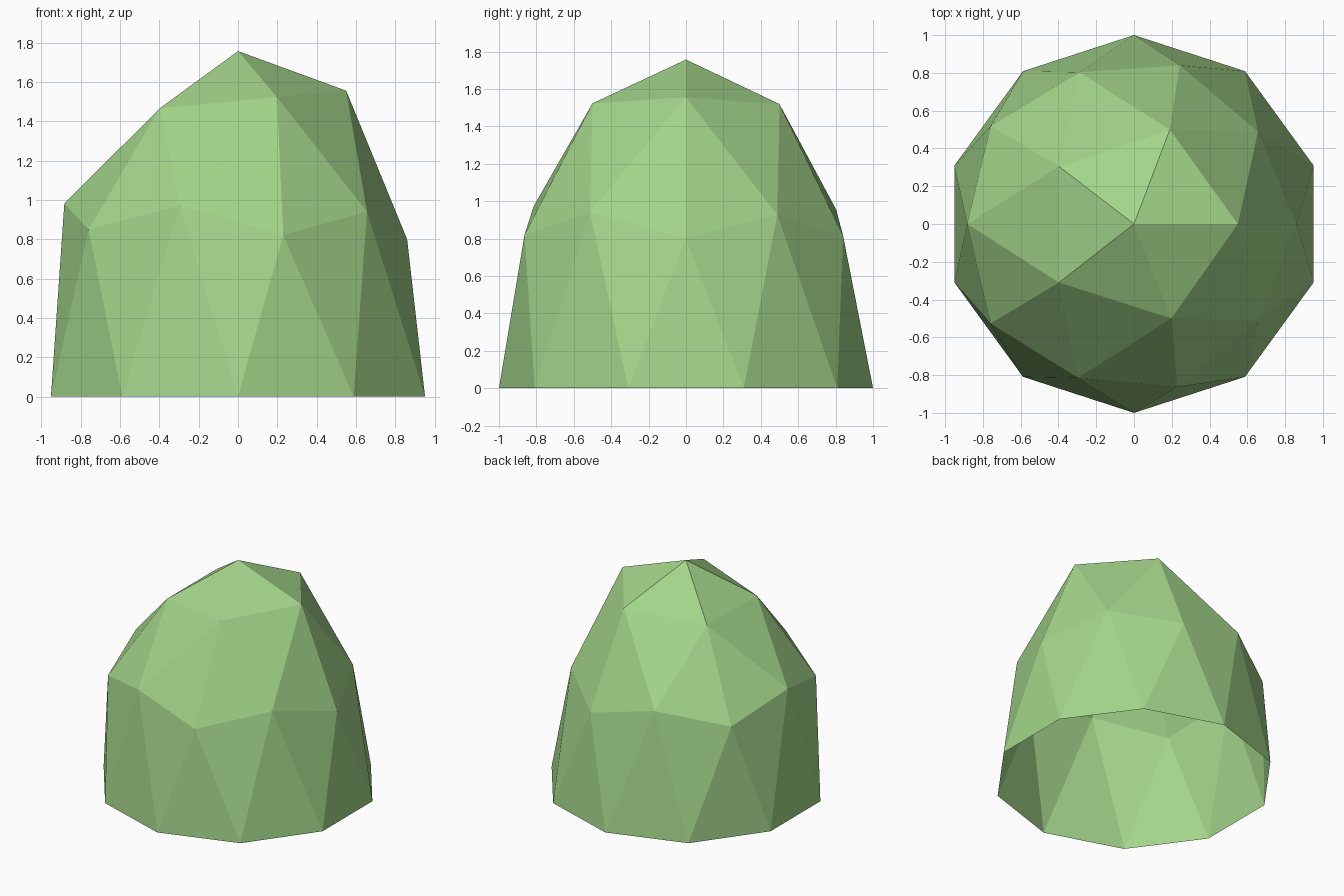
import bpy, bmesh, math

if "Cube" in bpy.data.objects:
    bpy.data.objects.remove(bpy.data.objects["Cube"])

green = bpy.data.materials.new("leaf green")
green.diffuse_color = (0.366, 0.665, 0.254, 1)
green.use_nodes = True
green.node_tree.nodes["Principled BSDF"].inputs["Base Color"].default_value = green.diffuse_color

# Rings of the two-frequency geodesic dome, slightly irregular by hand
APEX = (0, 0, 1.757)
SHOULDER = [(0.55, 0, 1.556), (0.19, 0.50, 1.519), (-0.397, 0.305, 1.465),
            (-0.397, -0.31, 1.467), (0.198, -0.50, 1.523)]
WAIST = [(0.86, 0, 0.80), (0.656, 0.488, 0.927), (0.243, 0.84, 0.815),
         (-0.29, 0.803, 0.955), (-0.758, 0.52, 0.85), (-0.883, 0, 0.982),
         (-0.76, -0.527, 0.85), (-0.297, -0.815, 0.972),
         (0.23, -0.863, 0.821), (0.656, -0.513, 0.941)]
BASE = [(math.cos(math.radians(36 * j + 18)), math.sin(math.radians(36 * j + 18)), 0)
        for j in range(10)]

bm = bmesh.new()
top = bm.verts.new(APEX)
r1, r2, r3 = ([bm.verts.new(p) for p in ring] for ring in (SHOULDER, WAIST, BASE))

# Cap and upper band, one fifth at a time
for i in range(5):
    a, b = r1[i], r1[(i + 1) % 5]
    low, mid, nxt = r2[2 * i], r2[2 * i + 1], r2[(2 * i + 2) % 10]
    for f in ((top, a, b), (a, low, mid), (a, mid, b), (b, mid, nxt)):
        bm.faces.new(f)

# Lower band of alternating triangles, open underneath
for j in range(10):
    bm.faces.new((r2[j], r3[j], r2[(j + 1) % 10]))
    bm.faces.new((r2[j], r3[j - 1], r3[j]))

mesh = bpy.data.meshes.new("dome_shell")
bm.to_mesh(mesh)
bm.free()
mesh.materials.append(green)
dome = bpy.data.objects.new("dome_shell", mesh)
bpy.context.collection.objects.link(dome)
